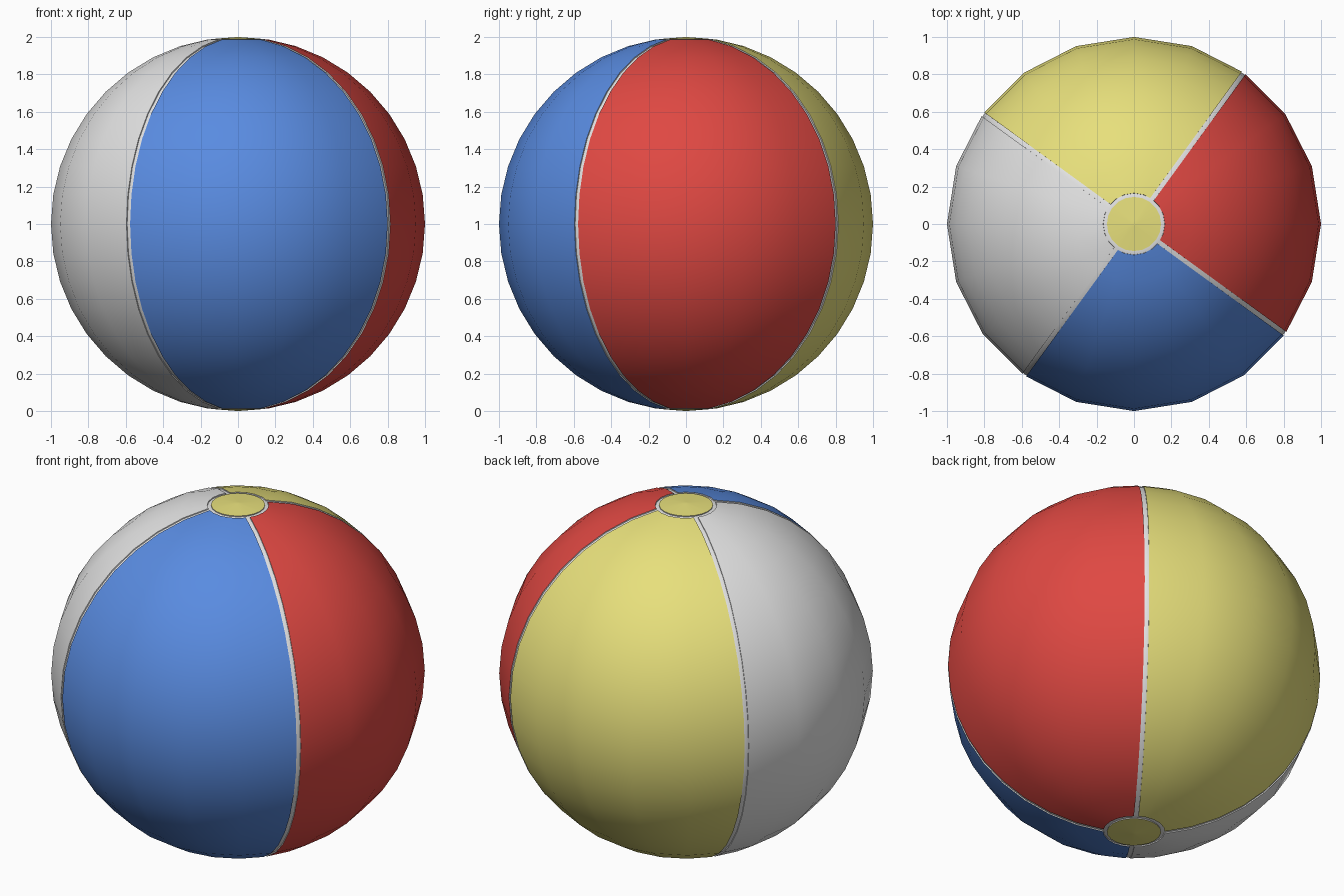
import bpy, bmesh, math
from mathutils import Vector

if "Cube" in bpy.data.objects:
    bpy.data.objects.remove(bpy.data.objects["Cube"])

SEAM_HALF = 0.012      # half width of the white seams
GROOVE = 0.994         # seams sit slightly below the panels


def material(name, rgb):
    m = bpy.data.materials.new(name)
    m.diffuse_color = (*rgb, 1)
    m.use_nodes = True
    m.node_tree.nodes["Principled BSDF"].inputs["Base Color"].default_value = m.diffuse_color
    return m


mats = [material("white", (0.78, 0.78, 0.78)),
        material("red", (0.74, 0.065, 0.055)),
        material("yellow", (0.84, 0.78, 0.21)),
        material("blue", (0.10, 0.26, 0.75))]

bm = bmesh.new()
bmesh.ops.create_uvsphere(bm, u_segments=20, v_segments=20, radius=1)


def cut(point, normal):
    bmesh.ops.bisect_plane(bm, geom=bm.verts[:] + bm.edges[:] + bm.faces[:],
                           dist=1e-5, plane_co=point, plane_no=normal)


# cut lines for the four meridian seams
seam_normals = []
for deg in (54, 144):
    a = math.radians(deg)
    n = Vector((-math.sin(a), math.cos(a), 0))
    seam_normals.append(n)
    for s in (-1, 1):
        cut(n * s * SEAM_HALF, n)

# cut lines for the rings round the two end caps
CAP_Z, RING_Z = 0.9886, 0.9856
for z in (CAP_Z, RING_Z):
    for s in (-1, 1):
        cut(Vector((0, 0, s * z)), Vector((0, 0, 1)))

# colour by height and direction
seam_faces = []
for f in bm.faces:
    c = f.calc_center_median()
    if abs(c.z) > CAP_Z:
        f.material_index = 2
    elif abs(c.z) > RING_Z or any(abs(c.dot(n)) < SEAM_HALF for n in seam_normals):
        f.material_index = 0
        seam_faces.append(f)
    else:
        deg = math.degrees(math.atan2(c.y, c.x))
        f.material_index = (1, 2, 0, 3)[int(((deg + 36) % 360) // 90)]

# sink the seams into shallow grooves
res = bmesh.ops.extrude_face_region(bm, geom=seam_faces)
bmesh.ops.delete(bm, geom=[f for f in seam_faces if f.is_valid], context='FACES_ONLY')
sunk = [g for g in res["geom"] if isinstance(g, bmesh.types.BMVert)]
for v in sunk:
    v.co *= GROOVE
loose = [v for v in bm.verts if not v.link_faces]
bmesh.ops.delete(bm, geom=loose, context='VERTS')
# groove walls are white
sunk = set(sunk)
for f in bm.faces:
    if any(v in sunk for v in f.verts):
        f.material_index = 0
bmesh.ops.translate(bm, verts=bm.verts[:], vec=(0, 0, 1))
bmesh.ops.recalc_face_normals(bm, faces=bm.faces[:])

me = bpy.data.meshes.new("beach_ball")
bm.to_mesh(me)
bm.free()
for m in mats:
    me.materials.append(m)
ball = bpy.data.objects.new("beach_ball", me)
bpy.context.collection.objects.link(ball)
bpy.context.view_layer.objects.active = ball
ball.select_set(True)
bpy.ops.object.shade_smooth_by_angle(angle=math.radians(35))
